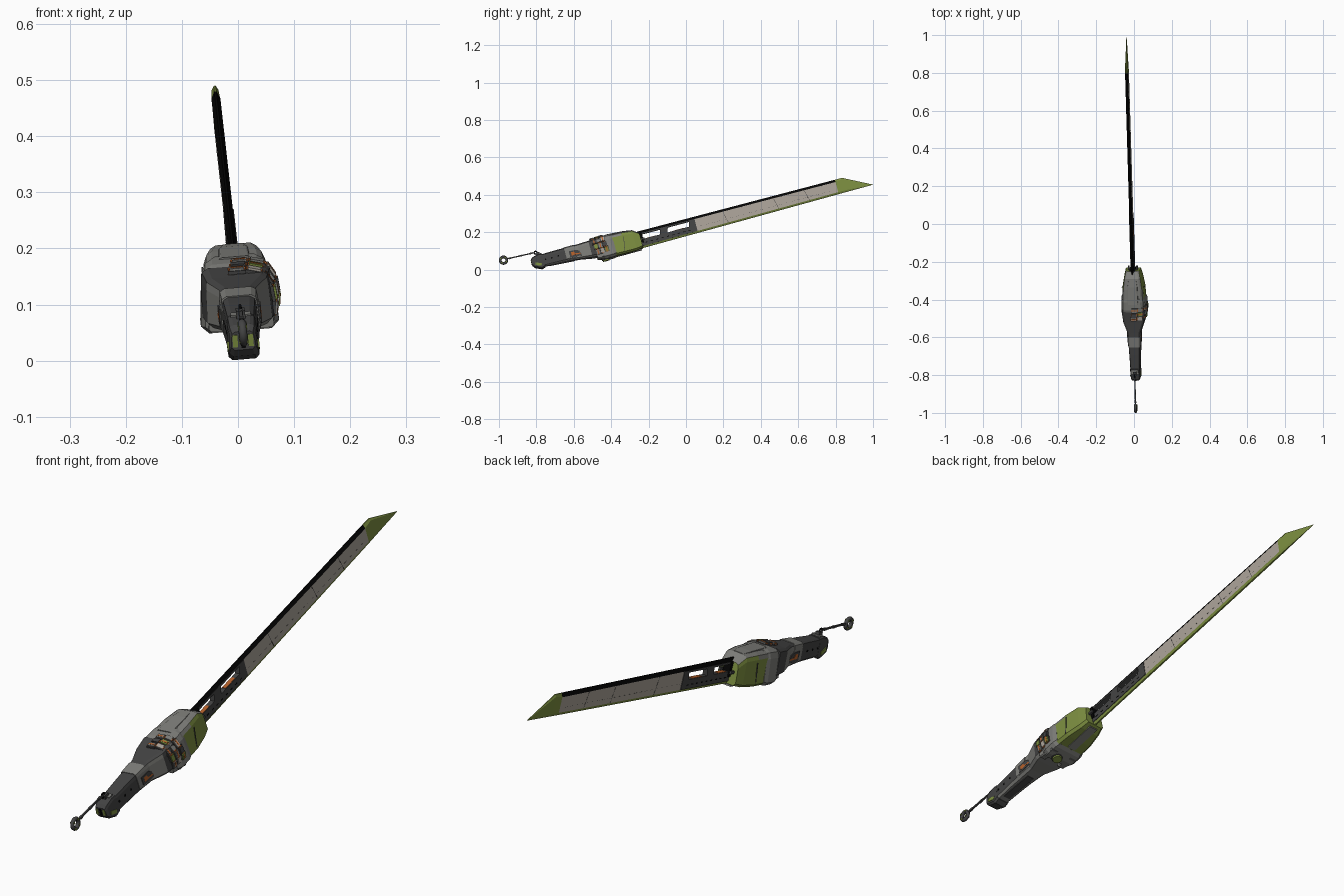
import bpy, bmesh, math
from mathutils import Matrix

if "Cube" in bpy.data.objects:
    bpy.data.objects.remove(bpy.data.objects["Cube"])

# Local frame: y runs along the sword, z is the spine side; FRAME tilts it into place
FRAME = (Matrix.Translation((-0.013, 0, 0.225)) @ Matrix.Rotation(0.030, 4, 'Z')
         @ Matrix.Rotation(math.radians(15), 4, 'X') @ Matrix.Rotation(-0.09, 4, 'Y'))


def colour(name, hexa):
    m = bpy.data.materials.new(name)
    lin = [((int(hexa[i:i + 2], 16) / 255 + 0.055) / 1.055) ** 2.4 for i in (0, 2, 4)]
    m.diffuse_color = (*lin, 1)
    m.use_nodes = True
    m.node_tree.nodes["Principled BSDF"].inputs["Base Color"].default_value = m.diffuse_color
    return m


BLACK = colour("black", "040404")
CHARCOAL = colour("charcoal", "444444")
GREY = colour("mid grey", "7e7e7a")
PALE = colour("warm pale grey", "aca49a")
GREEN = colour("olive green", "7c8e40")
ORANGE = colour("burnt orange", "b8622c")


def finish(name, bm, mats, rule=None):
    bmesh.ops.recalc_face_normals(bm, faces=bm.faces)
    if rule:
        bm.normal_update()
        for f in bm.faces:
            f.material_index = rule(f)
    me = bpy.data.meshes.new(name)
    bm.to_mesh(me)
    bm.free()
    me.transform(FRAME)
    for m in mats:
        me.materials.append(m)
    ob = bpy.data.objects.new(name, me)
    bpy.context.collection.objects.link(ob)
    return ob


def skin(name, rings, mats, rule=None):
    """Join equal rings of points into a closed skin."""
    bm = bmesh.new()
    vs = [[bm.verts.new(p) for p in r] for r in rings]
    n = len(rings[0])
    for a, b in zip(vs, vs[1:]):
        for i in range(n):
            j = (i + 1) % n
            bm.faces.new((a[i], a[j], b[j], b[i]))
    bm.faces.new(vs[0])
    bm.faces.new(vs[-1])
    return finish(name, bm, mats, rule)


def body(name, sections, mats, rule=None, x0=0):
    """Chamfered box along y: (y, half width, low, high, chamfer, top width ratio)."""
    rings = []
    for y, w, lo, hi, c, t in sections:
        half = [(w - c, lo), (w, lo + c), (w * (1 + t) / 2, hi - 2 * c), (w * t, hi - c * .6), (w * t - c, hi)]
        rings.append([(x0 + x, y, z) for x, z in half] + [(x0 - x, y, z) for x, z in reversed(half)])
    return skin(name, rings, mats, rule)


def plate(name, pts, w, mat, x=0, lean=0):
    """Side profile of (y, z) points, extruded to half thickness w about x; lean follows a taper."""
    return skin(name, [[(x + d + lean * (y - pts[0][0]), y, z) for y, z in pts] for d in (-w, w)], [mat])


def box(name, loc, size, mat, roll=0):
    bm = bmesh.new()
    m = Matrix.Translation(loc) @ Matrix.Rotation(roll, 4, 'Y') @ Matrix.Diagonal((*size, 1))
    bmesh.ops.create_cube(bm, size=1, matrix=m)
    return finish(name, bm, [mat])


def disc(name, loc, r, depth, mat, axis='Z', n=20):
    bm = bmesh.new()
    rot = Matrix.Rotation(math.pi / 2, 4, axis) if axis != 'Z' else Matrix()
    bmesh.ops.create_cone(bm, cap_ends=True, segments=n, radius1=r, radius2=r, depth=depth,
                          matrix=Matrix.Translation(loc) @ rot)
    return finish(name, bm, [mat])


def ring(name, loc, major, minor, mat):
    bpy.ops.mesh.primitive_torus_add(major_radius=major, minor_radius=minor,
                                     major_segments=20, minor_segments=8)
    ob = bpy.context.object
    ob.name = name
    ob.data.transform(FRAME @ Matrix.Translation(loc) @ Matrix.Rotation(math.pi / 2, 4, 'Y'))
    ob.data.materials.append(mat)
    ob.data.shade_smooth()


def top(y): return 0.046 - 0.0052 * (y + 0.28)
def low(y): return -0.047 + 0.0070 * (y + 0.28)


def strip(name, y0, y1, f0, f1, w0, w1, mat):
    """Length of blade between heights f0(y) and f1(y), half widths w0 below and w1 above."""
    return skin(name, [[(-w0, y, f0(y)), (w0, y, f0(y)), (w1, y, f1(y)), (-w1, y, f1(y))]
                       for y in (y0, y1)], [mat])


# Blade: black bevelled spine, pale flats, green lower edge
T0 = 0.835
spine_low = lambda y: top(y) - 0.013
edge_top = lambda y: low(y) + 0.010
strip("blade_spine", -0.30, T0, spine_low, top, 0.0080, 0.0020, BLACK)
strip("blade_flat", 0.05, T0, edge_top, spine_low, 0.0076, 0.0076, PALE)
strip("blade_edge", -0.29, T0, low, edge_top, 0.0030, 0.0076, GREEN)
# Green angled tip, thinning to a point
tip = []
for y, w, a, b, c, d in ((T0, .0076, low(T0), edge_top(T0), spine_low(T0), top(T0)),
                         (.875, .006, low(.875), edge_top(.875), top(.875) - .008, top(.875)),
                         (1.024, .0005, -.0385, -.038, -.0375, -.037)):
    half = [(w * .4, a), (w, b), (w, c), (w * .25, d)]
    tip.append([(x, y, z) for x, z in half] + [(-x, y, z) for x, z in reversed(half)])
skin("blade_tip", tip, [GREEN])
# Panel seams on the flats
for i, y in enumerate((0.21, 0.49, 0.66)):
    plate(f"blade_seam_{i}", [(y, spine_low(y)), (y + .002, spine_low(y)),
                              (y + .017, edge_top(y)), (y + .015, edge_top(y))], 0.0079, CHARCOAL)
for i in range(22):
    y = 0.07 + i * 0.034
    plate(f"blade_score_{i}", [(y, -.013), (y + .018, -.013), (y + .018, -.0122), (y, -.0122)], 0.0079, CHARCOAL)

# Open dark frame at the blade root with two slanted windows
strip("frame_lower_rail", -0.30, 0.055, edge_top, lambda y: -0.001, 0.0095, 0.0095, CHARCOAL)
strip("frame_upper_rail", -0.30, 0.055, lambda y: 0.025, spine_low, 0.0095, 0.0095, CHARCOAL)
for i, (a, b) in enumerate(((-.30, -.248), (-.145, -.102), (.016, .055))):
    plate(f"frame_strut_{i}", [(a, -.002), (b, -.002), (b + .008 * (i < 2), .026), (a + .008 * (i > 0), .026)],
          0.0095, CHARCOAL)
for i, (a, b) in enumerate(((-.225, -.175), (-.07, -.01))):
    plate(f"window_trim_{i}", [(a, -.002), (b, -.002), (b, .0005), (a, .0005)], 0.0080, ORANGE)
for i in range(9):
    box(f"frame_rib_{i}", (0, -0.225 + i * 0.03, -0.021), (0.0200, 0.012, 0.004), BLACK)
# Clamp holding the blade root
box("blade_clamp", (0, -0.262, 0.008), (0.028, 0.05, 0.054), BLACK)
for x in (-.022, .022):
    box("clamp_rod", (x, -0.255, 0.0), (0.008, 0.05, 0.010), CHARCOAL)

# Guard: green shell with a grey top and keel, then a wide grey collar
body("guard_shell", [(-.43, .064, -.052, .066, .010, .82), (-.345, .060, -.054, .064, .010, .82),
                     (-.285, .049, -.053, .059, .010, .84), (-.250, .040, -.046, .034, .009, .84)],
     [GREEN, GREY], lambda f: 1 if f.normal.z > 0.35 else 0)
body("guard_collar", [(-.478, .062, -.050, .064, .012, .86), (-.455, .070, -.056, .070, .014, .78),
                      (-.412, .070, -.056, .070, .014, .76), (-.395, .064, -.053, .068, .014, .76)], [GREY])
body("guard_top_ridge", [(-.425, .030, .05, .073, .003, .9), (-.33, .028, .05, .067, .003, .9),
                         (-.29, .022, .05, .061, .003, .9)], [GREY])
box("guard_keel", (0, -.325, -.053), (.034, .13, .006), GREY)
for x in (-1, 1):
    plate("shell_seam", [(-.352, -.042), (-.349, -.042), (-.335, .035), (-.338, .035)], .0012, CHARCOAL,
          x * .0595, -x * .1)
# Grey lobes under the guard
for x in (-.042, .046):
    body("guard_lobe", [(-.50, .014, -.042, .01, .004, .9), (-.43, .016, -.058, .01, .004, .9)], [GREY], x0=x)


# Handle: dark tapered grip with grey cheeks, flaring into the guard
def grip_rule(f):
    y, n = f.calc_center_median().y, f.normal
    cheek = -.64 < y < -.53 and n.z < .3 and abs(n.y) < .9
    return 1 if cheek or (y > -.78 and n.z < -.5) else 0


body("handle_grip", [(-.81, .026, -.006, .060, .007, .84), (-.70, .031, -.009, .062, .008, .86),
                     (-.655, .033, -.012, .062, .009, .87), (-.585, .037, -.019, .062, .009, .88),
                     (-.525, .058, -.028, .063, .010, .92), (-.465, .066, -.034, .067, .012, .92)],
     [CHARCOAL, GREY], grip_rule)
body("handle_grey_band", [(-.660, .0345, -.008, .0640, .008, .88), (-.605, .0370, -.012, .0645, .009, .88)], [GREY])
for x in (-1, 1):
    plate("grip_side_inset", [(-.640, .002), (-.575, -.002), (-.585, .026), (-.60, .034), (-.640, .036)],
          .0015, CHARCOAL, x * .0355, x * .03)
    plate("grip_side_orange", [(-.630, .010), (-.578, .008), (-.585, .014), (-.607, .016), (-.614, .028), (-.630, .028)],
          .0020, ORANGE, x * .0358, x * .03)
    for i in range(3):
        disc("grip_stud", (x * (.0262 + .0015 * i), -.77 + i * .035, .028), .004, .004, BLACK, 'Y', 12)
    plate("pommel_side_plate", [(-.830, .012), (-.80, .000), (-.795, .012), (-.826, .026)], .002, GREEN, x * .0268)
plate("grip_under_slot", [(-.76, -.0095), (-.62, -.0185), (-.62, -.012), (-.76, -.005)], .014, CHARCOAL)

# Pommel with small green end plates and a lanyard lug
body("pommel", [(-.846, .022, .014, .048, .006, .84), (-.835, .026, .000, .058, .007, .84),
                (-.800, .028, -.016, .066, .007, .84), (-.780, .028, -.010, .063, .007, .84)], [CHARCOAL])
for x in (-.014, .014):
    box("pommel_end_plate", (x, -.845, .031), (.009, .006, .022), GREEN)
box("pommel_slot", (0, -.846, .031), (.008, .005, .026), BLACK)
box("pommel_rim", (0, -.795, .0645), (.036, .020, .006), GREY)
box("lanyard_lug", (0, -.803, .068), (.016, .022, .018), CHARCOAL)
ring("lug_ring", (0, -.812, .078), .008, .003, BLACK)

# Lanyard cord with thin ferrules, and the end ring
plate("lanyard_cord", [(-.97, .083), (-.815, .077), (-.815, .083), (-.97, .089)], .003, CHARCOAL)
for i in range(3):
    box(f"cord_ferrule_{i}", (0, -.835 - i * .058, .081 + i * .002), (.008, .014, .008), CHARCOAL)
ring("end_ring", (0, -.988, .084), .0175, .0075, CHARCOAL)
for i in range(4):
    a = (i + .5) * math.pi / 2
    box("end_ring_mark", (0, -.988 + .0175 * math.cos(a), .084 + .0175 * math.sin(a)), (.0165, .007, .007), GREEN)

# Segmented band of blocks wrapped over the top and down the right side
path = [(-.008, .070), (.024, .070), (.052, .062), (.067, .036), (.070, .008), (.066, -.020)]
shades = [GREY, PALE, CHARCOAL, GREEN, GREY]
for r, y in enumerate((-.505, -.481, -.457)):
    for k, (a, b) in enumerate(zip(path, path[1:])):
        dx, dz = b[0] - a[0], b[1] - a[1]
        mid = ((a[0] + b[0]) / 2 - .003 * (2 - r), y + .004 * k, (a[1] + b[1]) / 2 - .001 * (2 - r))
        roll = math.atan2(-dz, dx)
        ln = math.hypot(dx, dz)
        box("band_base", mid, (ln, .0235, .006), CHARCOAL, roll)
        box("band_lining", mid, (ln, .012, .010), ORANGE, roll)
        box("band_block", mid, (ln * .82, .018, .014), shades[(r * 2 + k) % 5], roll)
        if k % 2 == r % 2:
            box("band_stripe", mid, (ln * .7, .006, .0155), ORANGE, roll)

# Green push button under the guard
disc("under_button", (.012, -.458, -.056), .018, .016, GREEN)
disc("under_button_rim", (.012, -.458, -.050), .022, .014, CHARCOAL)
